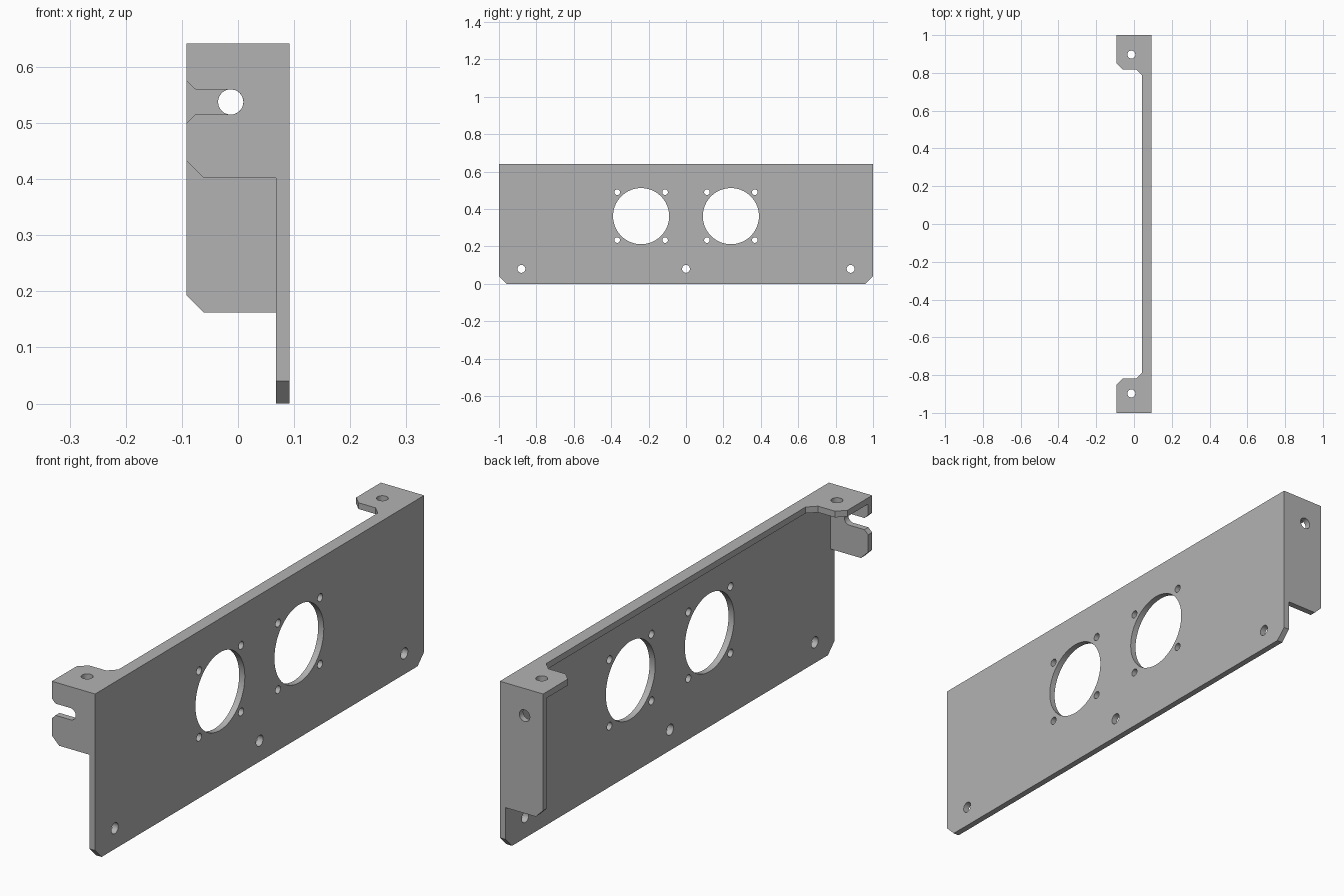
import bpy
import bmesh
from math import cos, sin, pi

if "Cube" in bpy.data.objects:
    bpy.data.objects.remove(bpy.data.objects["Cube"], do_unlink=True)

T = 0.024                        # sheet thickness
BACK, FACE = -0.092, 0.092       # x limits
H = 0.642                        # height
C = 0.031                        # corner chamfer

grey = bpy.data.materials.new("plain grey")
grey.use_nodes = True
grey.diffuse_color = (0.45, 0.45, 0.45, 1)
grey.node_tree.nodes["Principled BSDF"].inputs["Base Color"].default_value = grey.diffuse_color

# How a 2D profile point and a depth map to x, y, z for each extrusion axis
PLACE = {
    "x": lambda u, v, d: (d, u, v),
    "y": lambda u, v, d: (u, d, v),
    "z": lambda u, v, d: (u, v, d),
}


def prism(name, axis, profile, lo, hi):
    """Extrude a closed profile along an axis."""
    bm = bmesh.new()
    rings = [[bm.verts.new(PLACE[axis](u, v, d)) for u, v in profile] for d in (lo, hi)]
    bm.faces.new(rings[0])
    bm.faces.new(rings[1])
    n = len(profile)
    for i in range(n):
        j = (i + 1) % n
        bm.faces.new((rings[0][i], rings[0][j], rings[1][j], rings[1][i]))
    bmesh.ops.recalc_face_normals(bm, faces=bm.faces)
    mesh = bpy.data.meshes.new(name)
    bm.to_mesh(mesh)
    bm.free()
    mesh.materials.append(grey)
    obj = bpy.data.objects.new(name, mesh)
    bpy.context.collection.objects.link(obj)
    return obj


def arc(u, v, r, start=0.0, sweep=2 * pi, n=32):
    return [(u + r * cos(start + sweep * i / n), v + r * sin(start + sweep * i / n))
            for i in range(n)]


def combine(target, tool, operation):
    tool.hide_render = True
    mod = target.modifiers.new(operation.lower(), "BOOLEAN")
    mod.operation, mod.solver, mod.object = operation, "EXACT", tool
    bpy.context.view_layer.objects.active = target
    bpy.ops.object.modifier_apply(modifier=mod.name)
    bpy.data.objects.remove(tool, do_unlink=True)


# Main face plate with clipped lower corners
bracket = prism("mounting_bracket", "x",
                [(-0.96, 0), (0.96, 0), (1, 0.04), (1, H), (-1, H), (-1, 0.04)],
                FACE - T, FACE)

# Top flange: narrow lip widening into a tab at each end
tab = [(BACK, 1), (BACK, 0.85), (BACK + C, 0.819), (0.012, 0.819), (0.043, 0.788)]
top_profile = [(FACE, 1)] + tab + [(u, -v) for u, v in reversed(tab)] + [(FACE, -1)]
combine(bracket, prism("top_flange", "z", top_profile, H - T, H), "UNION")

# End flanges: short at the front, long at the back
for name, bottom, lo, hi in (("front_flange", 0.402, -1, -1 + T),
                             ("back_flange", 0.162, 1 - T, 1)):
    profile = [(FACE, H), (BACK, H), (BACK, bottom + C), (BACK + C, bottom), (FACE, bottom)]
    combine(bracket, prism(name, "y", profile, lo, hi), "UNION")

# Flared open slot in the front flange, round hole in the back flange
SX, SZ, SR = -0.013, 0.5375, 0.0225
slot = arc(SX, SZ, SR, -pi / 2, pi) + [
    (SX, SZ + SR), (BACK + 0.016, SZ + SR), (BACK, SZ + 0.038), (BACK - 0.02, SZ + 0.038),
    (BACK - 0.02, SZ - 0.038), (BACK, SZ - 0.038), (BACK + 0.016, SZ - SR)]
combine(bracket, prism("slot_cutter", "y", slot, -1.05, -0.95), "DIFFERENCE")
combine(bracket, prism("hole_cutter", "y", arc(SX, SZ, SR), 0.95, 1.05), "DIFFERENCE")

# Holes in the top tabs
for y in (-0.897, 0.897):
    combine(bracket, prism("hole_cutter", "z", arc(-0.014, y, 0.021), 0.6, 0.7), "DIFFERENCE")

# Face holes: two large openings with four screw holes each, and a lower row
holes = [(y, 0.08, 0.021, 32) for y in (-0.88, 0, 0.88)]
for y in (-0.24, 0.24):
    holes.append((y, 0.362, 0.15, 64))
    holes += [(y + a, 0.362 + b, 0.015, 32) for a in (-0.128, 0.128) for b in (-0.128, 0.128)]
for y, z, r, n in holes:
    combine(bracket, prism("hole_cutter", "x", arc(y, z, r, n=n), 0.05, 0.11), "DIFFERENCE")

# Smooth hole walls, crisp sheet edges
bpy.ops.object.select_all(action="DESELECT")
bracket.select_set(True)
bpy.context.view_layer.objects.active = bracket
bpy.ops.object.shade_smooth_by_angle(angle=pi / 6)
